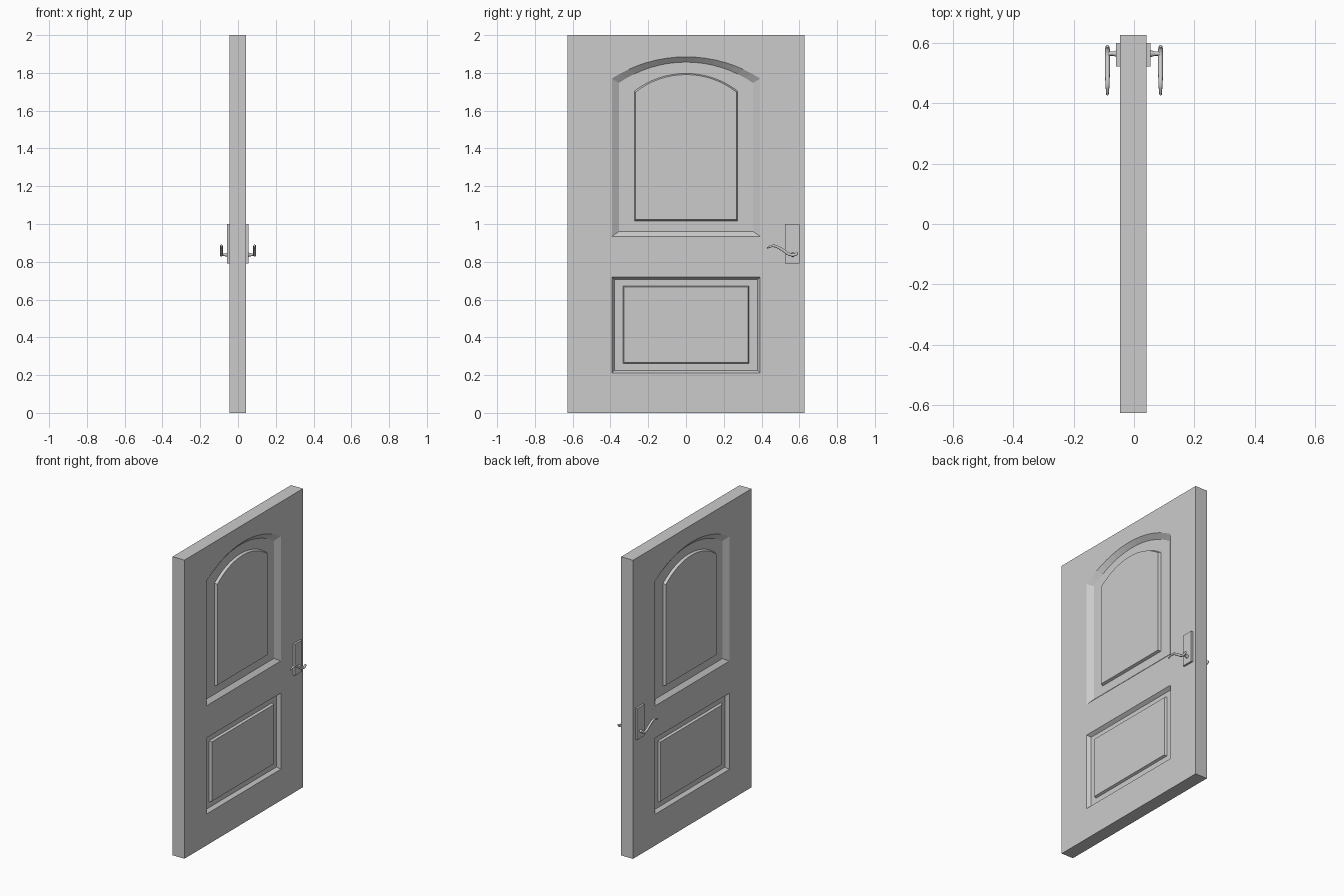
import bpy
import bmesh
import math
from mathutils import Vector, Matrix

if "Cube" in bpy.data.objects:
    bpy.data.objects.remove(bpy.data.objects["Cube"])

grey = bpy.data.materials.new("plain_grey")
grey.use_nodes = True
grey.diffuse_color = (0.6, 0.6, 0.6, 1)
grey.node_tree.nodes["Principled BSDF"].inputs["Base Color"].default_value = (0.6, 0.6, 0.6, 1)

HALF_W, HEIGHT = 0.627, 2.0
FACE = {1: 0.042, -1: 0.046}   # distance of each door face from the centre


def add_object(name, bm):
    bmesh.ops.recalc_face_normals(bm, faces=bm.faces)
    mesh = bpy.data.meshes.new(name)
    bm.to_mesh(mesh)
    bm.free()
    mesh.materials.append(grey)
    obj = bpy.data.objects.new(name, mesh)
    bpy.context.collection.objects.link(obj)
    return obj


def outline(half, bottom, corner, peak, segments=16):
    """Rectangle in y, z whose top edge may be a circular arch."""
    pts = [(-half, bottom), (half, bottom)]
    rise = peak - corner
    if rise <= 0:
        return pts + [(half, corner), (-half, corner)]
    radius = (half ** 2 + rise ** 2) / (2 * rise)
    sweep = math.asin(half / radius)
    for i in range(segments + 1):
        a = sweep * (1 - 2 * i / segments)
        pts.append((radius * math.sin(a), peak - radius + radius * math.cos(a)))
    return pts


def add_ring(bm, pts, x):
    verts = [bm.verts.new((x, y, z)) for y, z in pts]
    edges = [bm.edges.new((v, verts[i - 1])) for i, v in enumerate(verts)]
    return verts, edges


def bridge(bm, a, b):
    for i in range(len(a)):
        bm.faces.new((a[i - 1], a[i], b[i], b[i - 1]))


# Panel profiles: half width, bottom, corner height, peak height, depth
ARCHED = [(0.393, 0.935, 1.77, 1.885, 0),
          (0.355, 0.96, 1.747, 1.857, 0.025),
          (0.273, 1.017, 1.704, 1.797, 0.025),
          (0.267, 1.023, 1.698, 1.791, 0.008)]
SQUARE = [(0.393, 0.21, 0.72, 0.72, 0),
          (0.378, 0.225, 0.705, 0.705, 0.022),
          (0.333, 0.262, 0.672, 0.672, 0.022),
          (0.327, 0.268, 0.666, 0.666, 0.007)]

# Door slab with sunk, raised-field panels on both faces
bm = bmesh.new()
borders = []
for side, x in FACE.items():
    border, fill_edges = add_ring(bm, outline(HALF_W, 0, HEIGHT, HEIGHT), side * x)
    borders.append(border)
    for panel in (ARCHED, SQUARE):
        previous = None
        for *shape, depth in panel:
            ring, edges = add_ring(bm, outline(*shape), side * (x - depth))
            if previous:
                bridge(bm, previous, ring)
            else:
                fill_edges = fill_edges + edges
            previous = ring
        bm.faces.new(previous)
    bmesh.ops.triangle_fill(bm, edges=fill_edges, use_beauty=True, normal=(side, 0, 0))
bridge(bm, *borders)
add_object("door_slab", bm)

# Lever path in y, z with a thickness factor
LEVER = [(0.428, 0.873, 0.5), (0.465, 0.884, 0.9), (0.51, 0.864, 1),
         (0.552, 0.838, 1), (0.58, 0.839, 1), (0.59, 0.85, 0.7)]

for side, x in FACE.items():
    tag = "left" if side > 0 else "right"

    # Backing plate
    bm = bmesh.new()
    bmesh.ops.create_cube(bm, size=1, matrix=Matrix.Translation((side * (x + 0.003), 0.562, 0.895))
                          @ Matrix.Diagonal((0.02, 0.078, 0.21, 1)))
    add_object(tag + "_handle_plate", bm)

    # Spindle with a tapered collar
    bm = bmesh.new()
    turn = Matrix.Rotation(side * math.pi / 2, 4, "Y")
    for r1, r2, start, end in ((0.013, 0.007, 0.05, 0.07), (0.007, 0.007, 0.05, 0.09)):
        bmesh.ops.create_cone(bm, cap_ends=True, segments=16, radius1=r1, radius2=r2, depth=end - start,
                              matrix=Matrix.Translation((side * (start + end) / 2, 0.565, 0.837)) @ turn)
    spindle = add_object(tag + "_handle_spindle", bm)

    # Wavy lever
    curve = bpy.data.curves.new(tag + "_handle_lever", "CURVE")
    curve.dimensions = "3D"
    curve.bevel_depth = 0.008
    curve.bevel_resolution = 3
    curve.resolution_u = 6
    curve.use_fill_caps = True
    spline = curve.splines.new("BEZIER")
    spline.bezier_points.add(len(LEVER) - 1)
    for point, (y, z, thick) in zip(spline.bezier_points, LEVER):
        point.co = Vector((side * 0.088, y, z))
        point.radius = thick
        point.handle_left_type = point.handle_right_type = "AUTO"
    curve.materials.append(grey)
    lever = bpy.data.objects.new(tag + "_handle_lever", curve)
    bpy.context.collection.objects.link(lever)

    bpy.ops.object.select_all(action="DESELECT")
    lever.select_set(True)
    bpy.context.view_layer.objects.active = lever
    bpy.ops.object.convert(target="MESH")
    spindle.select_set(True)
    bpy.ops.object.shade_smooth_by_angle(angle=math.radians(40))
